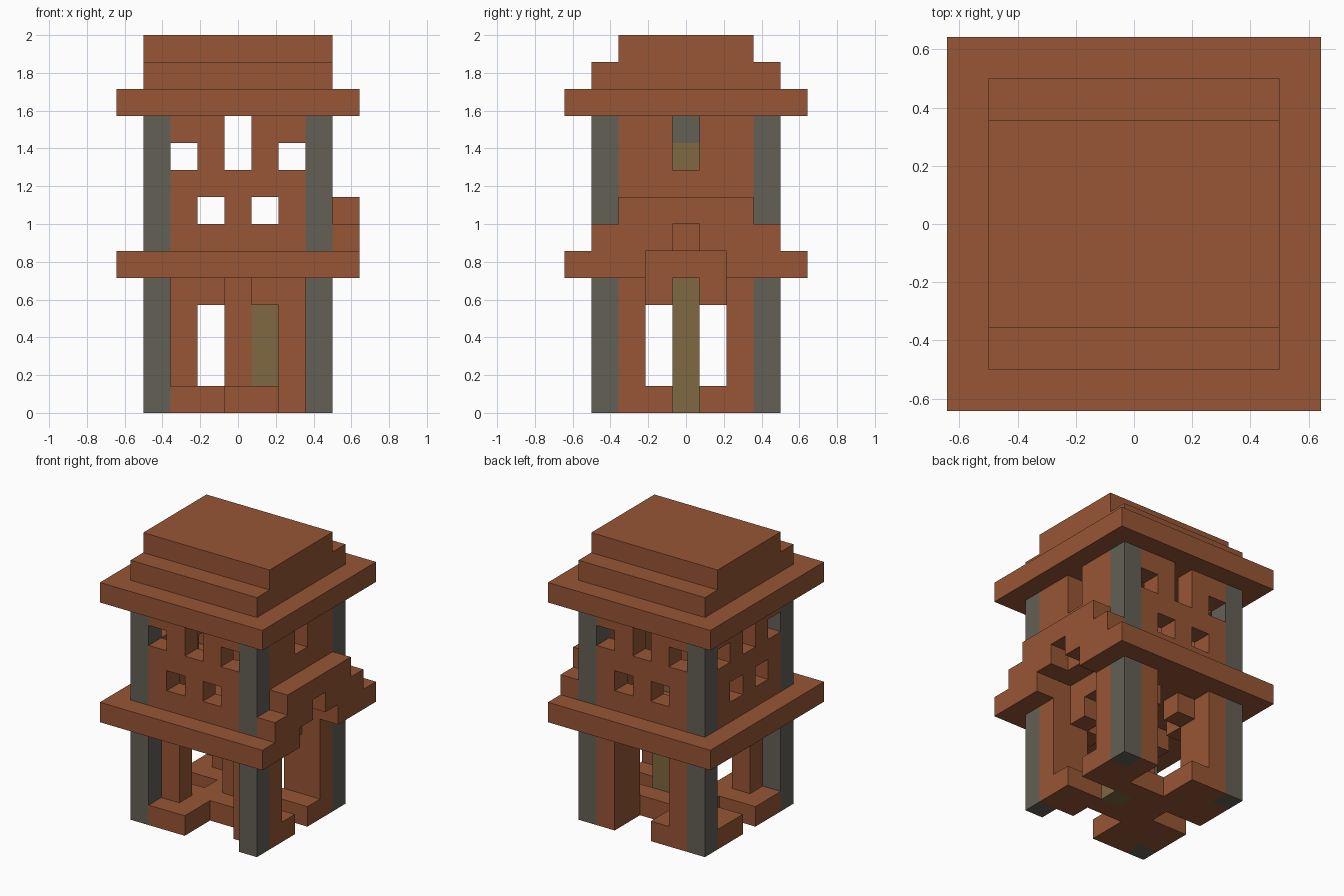
import bpy
import bmesh
from math import radians
from mathutils import Vector

if "Cube" in bpy.data.objects:
    bpy.data.objects.remove(bpy.data.objects["Cube"])

UNIT = 1 / 7  # edge of one building block


def material(name, colour):
    mat = bpy.data.materials.new(name)
    mat.use_nodes = True
    mat.diffuse_color = (*colour, 1)
    bsdf = mat.node_tree.nodes["Principled BSDF"]
    bsdf.inputs["Base Color"].default_value = (*colour, 1)
    bsdf.inputs["Roughness"].default_value = 0.9
    return mat


BRICK = material("brick red", (0.31, 0.092, 0.035))
STONE = material("stone grey", (0.125, 0.115, 0.092))
WOOD = material("olive wood", (0.21, 0.138, 0.052))

blocks = {}  # block position -> part name
part_material = {}


def span(r):
    return range(r[0], r[1] + 1) if isinstance(r, tuple) else (r,)


def cells(x, y, z):
    return [(i, j, k) for i in span(x) for j in span(y) for k in span(z)]


def fill(part, x, y, z, mat=BRICK):
    part_material[part] = mat
    for c in cells(x, y, z):
        blocks[c] = part


def carve(x, y, z):
    for c in cells(x, y, z):
        blocks.pop(c, None)


# Ground floor with a notch in each side
fill("ground_floor", (-3, 3), (-3, 3), 0)
carve((0, 2), -3, 0)
carve((0, 1), -2, 0)
carve((0, 1), (2, 3), 0)
carve((-3, -2), 0, 0)
carve((2, 3), 0, 0)

# Lower walls: a recessed ring, thickened on the back and the +x side
for s in (-2, 2):
    fill("lower_walls", s, (-2, 2), (1, 4))
    fill("lower_walls", (-2, 2), s, (1, 4))
fill("lower_walls", 2, -2, 0)
for s in (-2, 2):
    fill("lower_walls", 3, s, (1, 4))
    fill("lower_walls", s, 3, (1, 4))

# Stepped archways through the lower ring
for s in (-2, 2):
    carve(s, (-1, 1), (1, 3))
    carve(s, 0, 4)
    carve((-1, 1), s, (1, 3))
    carve(0, s, 4)

# Projecting slabs and stepped roof
fill("middle_slab", (-4, 4), (-4, 4), 5)
fill("eaves", (-4, 4), (-4, 4), 11)
fill("roof_step", (-3, 3), (-3, 3), 12)
fill("roof_cap", (-3, 3), (-2, 2), 13)

# Upper walls with windows
fill("upper_walls", (-3, 3), (-3, 3), (6, 10))
carve((-2, 2), (-2, 2), (6, 10))
for s in (-3, 3):
    carve(0, s, (9, 10))
    carve(s, 0, (9, 10))
    for w in (-1, 1):
        carve(w, s, 7)
        carve(2 * w, s, 9)
for w in (-1, 1):
    carve(-3, w, 7)
    carve(-3, 2 * w, 9)

# Gate hood on the +x side with a stepped arch under it
fill("gate_hood", 4, (-3, 3), 6)
fill("gate_hood", 4, (-2, 2), 7)
carve((3, 4), (-1, 1), 5)
carve(4, 0, 6)

# Corner posts
for i in (-3, 3):
    for j in (-3, 3):
        for z in ((0, 4), (6, 10)):
            fill("corner_posts", i, j, z, STONE)

# Central pillar with ladder, and a hanging lamp upstairs
fill("pillar", 0, 0, (1, 4))
fill("ladder", 1, 0, (0, 6), WOOD)
fill("lamp", 1, 0, 9, WOOD)
fill("lamp_hook", 1, 0, 10, STONE)


def build(part):
    """Make one object from the outer faces of a part's blocks."""
    bm = bmesh.new()
    for cell in [c for c, p in blocks.items() if p == part]:
        centre = Vector(cell) + Vector((0, 0, 0.5))
        for axis in range(3):
            for sign in (-1, 1):
                n = Vector([sign if a == axis else 0 for a in range(3)])
                if tuple(int(a + b) for a, b in zip(cell, n)) in blocks:
                    continue
                u = Vector([1 if a == (axis + 1) % 3 else 0 for a in range(3)])
                v = n.cross(u)
                corners = [(-1, -1), (1, -1), (1, 1), (-1, 1)]
                bm.faces.new([bm.verts.new((centre + (n + a * u + b * v) / 2) * UNIT)
                              for a, b in corners])
    bmesh.ops.remove_doubles(bm, verts=bm.verts, dist=0.001)
    bmesh.ops.dissolve_limit(bm, angle_limit=radians(1), verts=bm.verts, edges=bm.edges)
    mesh = bpy.data.meshes.new(part)
    bm.to_mesh(mesh)
    bm.free()
    mesh.materials.append(part_material[part])
    bpy.context.collection.objects.link(bpy.data.objects.new(part, mesh))


for part in part_material:
    build(part)
